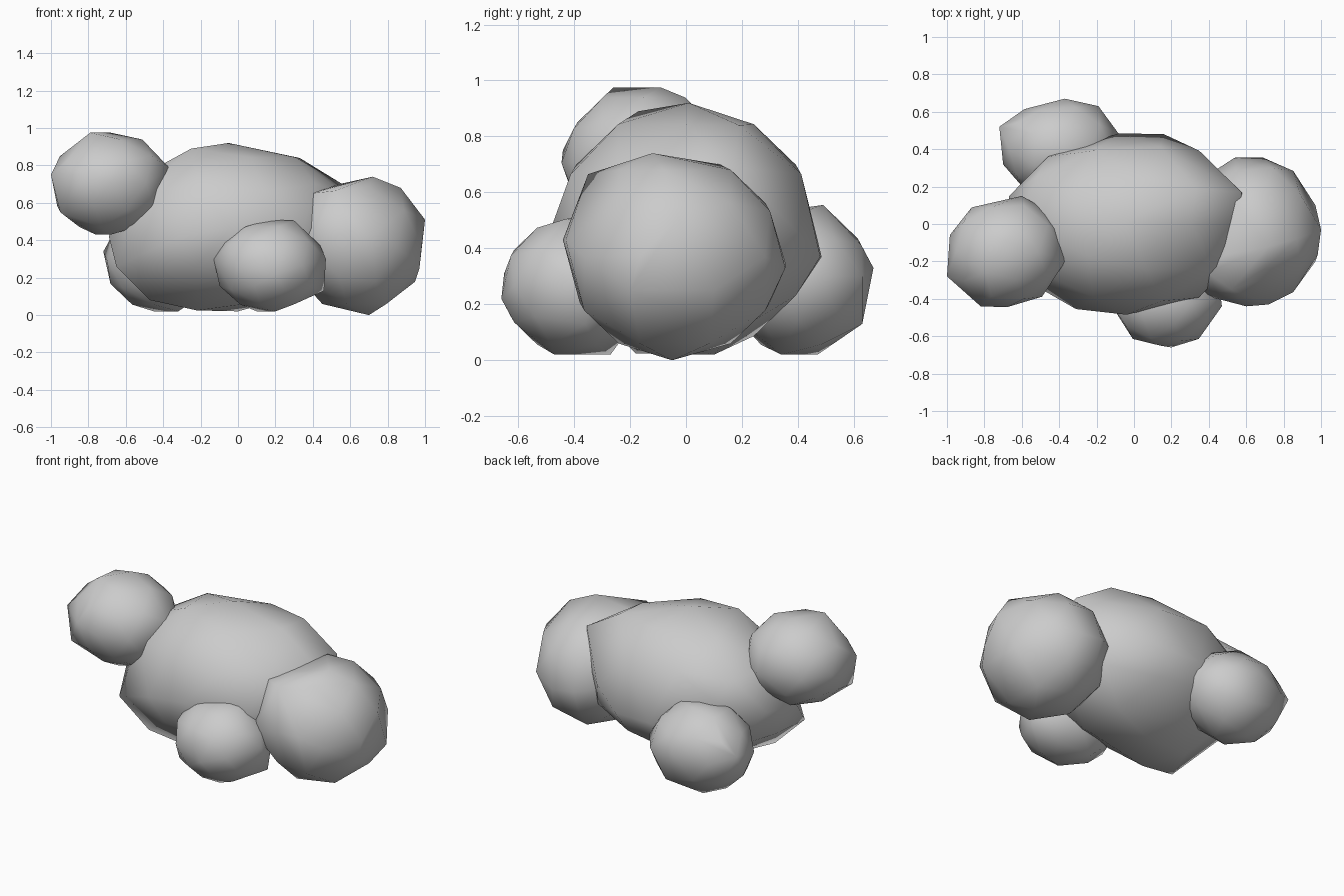
import bpy, bmesh
from mathutils import Vector


def lump(name, center, radii, corners):
    """Low-poly ellipsoid with a few protruding corners, wrapped in a convex hull."""
    ball = bmesh.new()
    bmesh.ops.create_icosphere(ball, subdivisions=2, radius=1)
    pts = [Vector([c + r * k for c, r, k in zip(center, radii, v.co)]) for v in ball.verts]
    ball.free()
    # Drop sphere points that crowd a corner, so the side count stays low
    near = 0.35 * min(radii)
    pts = [p for p in pts if all((p - Vector(c)).length > near for c in corners)]
    bm = bmesh.new()
    for p in pts + [Vector(c) for c in corners]:
        bm.verts.new(p)
    bmesh.ops.convex_hull(bm, input=bm.verts[:])
    bmesh.ops.delete(bm, geom=[v for v in bm.verts if not v.link_faces], context='VERTS')
    bmesh.ops.recalc_face_normals(bm, faces=bm.faces[:])
    for f in bm.faces:
        f.smooth = True
    me = bpy.data.meshes.new(name)
    bm.to_mesh(me)
    bm.free()
    ob = bpy.data.objects.new(name, me)
    bpy.context.collection.objects.link(ob)
    return ob


# Large central lump
lump("main_lump", (-0.04, 0, 0.465), (0.66, 0.485, 0.445),
     [(-0.05, 0.01, 0.92), (-0.25, -0.17, 0.89), (0.33, 0.19, 0.84), (0.575, 0.17, 0.69),
      (0.16, 0.48, 0.37), (-0.08, 0.485, 0.37), (-0.46, 0.36, 0.55),
      (-0.69, -0.12, 0.42), (-0.65, -0.26, 0.26), (-0.47, -0.22, 0.08),
      (-0.22, -0.18, 0.025), (0.0, 0.10, 0.02), (-0.31, -0.455, 0.42)])

# Right-hand lump
lump("right_lump", (0.64, -0.04, 0.37), (0.36, 0.40, 0.365),
     [(0.39, -0.26, 0.65), (0.52, -0.35, 0.665), (0.37, -0.38, 0.36), (0.54, 0.12, 0.70),
      (0.72, -0.12, 0.74), (1.0, -0.03, 0.51), (0.87, -0.08, 0.68), (0.97, 0.10, 0.25),
      (0.70, -0.05, 0.0), (0.97, -0.20, 0.25), (0.60, -0.44, 0.43), (0.72, -0.43, 0.43),
      (0.54, 0.355, 0.35), (0.69, 0.355, 0.33)])

# Raised lump at upper left
lump("upper_left_lump", (-0.68, -0.15, 0.705), (0.32, 0.295, 0.275),
     [(-0.79, -0.26, 0.975), (-0.68, -0.09, 0.975), (-1.0, -0.28, 0.75), (-0.95, -0.31, 0.55),
      (-0.82, -0.44, 0.75), (-0.36, -0.19, 0.78), (-0.60, 0.15, 0.70), (-0.76, -0.17, 0.43),
      (-0.68, -0.22, 0.43)])

# Small lump at the front
lump("front_lump", (0.17, -0.40, 0.265), (0.30, 0.265, 0.245),
     [(-0.13, -0.42, 0.30), (0.20, -0.66, 0.22), (0.14, -0.65, 0.31), (0.30, -0.43, 0.505),
      (0.47, -0.44, 0.30), (0.46, -0.36, 0.13), (0.20, -0.47, 0.02), (0.10, -0.27, 0.02)])

# Small lump at the back left
lump("back_left_lump", (-0.40, 0.40, 0.29), (0.315, 0.265, 0.275),
     [(-0.72, 0.52, 0.34), (-0.37, 0.67, 0.33), (-0.19, 0.63, 0.30), (-0.30, 0.63, 0.13),
      (-0.45, 0.47, 0.02), (-0.32, 0.34, 0.02), (-0.08, 0.48, 0.30), (-0.38, 0.49, 0.555)])
